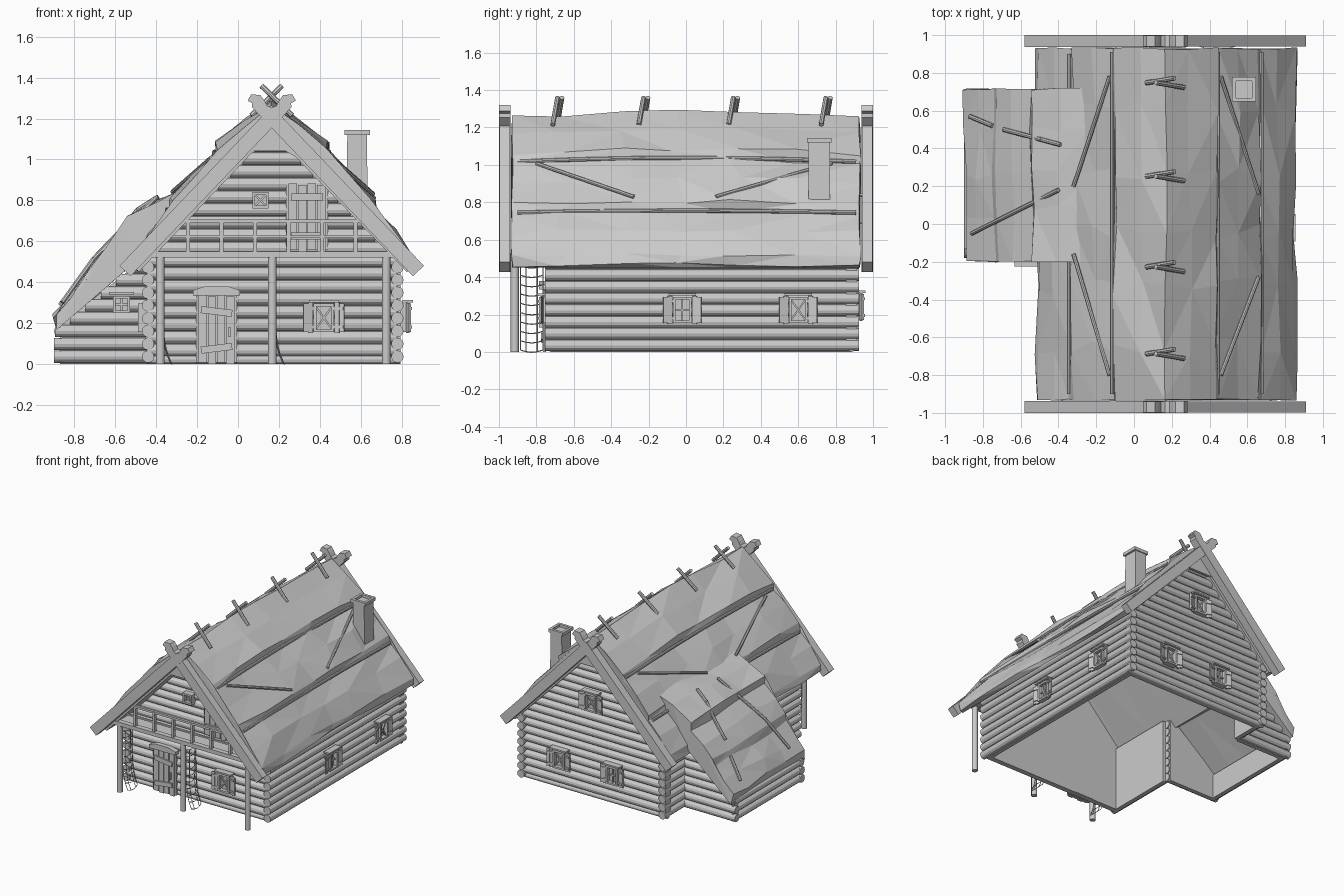
import bpy, bmesh, math, random
from mathutils import Vector, Matrix

if "Cube" in bpy.data.objects:
    bpy.data.objects.remove(bpy.data.objects["Cube"])

random.seed(11)
RX = 0.165                      # ridge x
I4 = Matrix.Identity(4)

def finish(name, bm, smooth=False):
    bmesh.ops.recalc_face_normals(bm, faces=bm.faces[:])
    me = bpy.data.meshes.new(name)
    bm.to_mesh(me)
    bm.free()
    ob = bpy.data.objects.new(name, me)
    bpy.context.collection.objects.link(ob)
    if smooth:
        bpy.ops.object.select_all(action='DESELECT')
        bpy.context.view_layer.objects.active = ob
        ob.select_set(True)
        bpy.ops.object.shade_smooth_by_angle(angle=math.radians(40))
    return ob

def box(bm, c, s, M=I4, tilt=0):
    bmesh.ops.create_cube(bm, size=1, matrix=M @ Matrix.Translation(c)
                          @ Matrix.Rotation(tilt, 4, 'Y') @ Matrix.Diagonal((*s, 1)))

def span(bm, x0, x1, y0, y1, z0, z1):
    box(bm, ((x0+x1)/2, (y0+y1)/2, (z0+z1)/2), (x1-x0, y1-y0, z1-z0))

def rod(bm, a, b, r, n=8, r2=None):
    a, b = Vector(a), Vector(b)
    q = (b-a).to_track_quat('Z', 'Y').to_matrix().to_4x4()
    bmesh.ops.create_cone(bm, cap_ends=True, segments=n, radius1=r, radius2=r2 or r,
                          depth=(b-a).length, matrix=Matrix.Translation((a+b)/2) @ q)

def prism(bm, pts, y0, y1):
    A = [bm.verts.new((x, y0, z)) for x, z in pts]
    B = [bm.verts.new((x, y1, z)) for x, z in pts]
    bm.faces.new(A)
    bm.faces.new(B[::-1])
    for i in range(len(pts)):
        j = (i+1) % len(pts)
        bm.faces.new((A[i], A[j], B[j], B[i]))

# ---- log walls
R, STEP = 0.03, 0.0625
rows = [0.035 + STEP*k for k in range(18)]
half = lambda z, lim: min(lim, (1.15-z)/1.03)

bm = bmesh.new()
for x, y0, y1 in ((0.78, -0.755, 0.925), (-0.44, -0.755, -0.16), (-0.44, 0.64, 0.925)):
    for z in rows[:8]:
        rod(bm, (x, y0, z), (x, y1, z), R, 12)
finish("side_wall_logs", bm)

for name, y, lim in (("front_wall_logs", -0.72, 0.61), ("back_wall_logs", 0.885, 0.63)):
    bm = bmesh.new()
    for k, z in enumerate([.012] + [r+.0312 for r in rows[:-1]]):   # offset half a log
        h = half(z, lim)
        rod(bm, (RX-h, y, max(z, .02)), (RX+h, y, max(z, .02)), R if k else .02, 12)
    finish(name, bm)

bm = bmesh.new()
for z in rows[:3]:
    rod(bm, (-0.87, -0.16, z), (-0.87, 0.67, z), R, 12)
for z in rows[:8]:
    xl = max(-0.9, -0.89 + (z-0.165)*1.2)
    for y in (-0.15, 0.655):
        rod(bm, (xl, y, z), (-0.43, y, z), R, 12)
finish("annex_wall_logs", bm)

# flat inner linings
bm = bmesh.new()
gable = [(-0.44, 0), (0.78, 0), (0.78, 0.5), (RX, 1.13), (-0.44, 0.5)]
prism(bm, gable, -0.72, -0.686)
prism(bm, gable, 0.851, 0.885)
span(bm, 0.746, 0.78, -0.72, 0.885, 0, 0.5)
span(bm, -0.44, -0.406, -0.72, -0.16, 0, 0.5)
span(bm, -0.44, -0.406, 0.64, 0.885, 0, 0.5)
lean = [(-0.87, 0), (-0.44, 0), (-0.44, 0.53), (-0.87, 0.19)]
prism(bm, lean, -0.15, -0.116)
prism(bm, lean, 0.621, 0.655)
span(bm, -0.87, -0.836, -0.15, 0.655, 0, 0.19)
span(bm, -.19, -.02, -.69, -.682, 0, .335)          # inner face of the door
finish("wall_linings", bm)

# ---- thatched roofs: layered profile swept along y with wobble
half_top = [(0, 1.25), (.13, 1.165), (.27, 1.055), (.275, 1.005), (.39, .905),
            (.50, .79), (.505, .735), (.60, .64), (.685, .52), (.69, .465)]
annex_top = [(-.25, .86), (-.40, .795), (-.53, .71), (-.545, .655), (-.64, .57),
             (-.73, .47), (-.74, .42), (-.83, .32), (-.898, .235), (-.895, .168)]

def sag(y, z):
    return 0.035*(1-y*y)*max(0, z-0.4)/0.85

def thatch(name, top, bottom, ys, sagging, j0):
    bm = bmesh.new()
    rings = []
    for k, y in enumerate(ys):
        ring = []
        end = k in (0, len(ys)-1)
        for i, (x, z) in enumerate(top + bottom):
            j = j0 if i < len(top) else 0
            yy = y + (random.uniform(-.006, .006) if end else random.uniform(-.05, .05))*(j > 0)
            ring.append(bm.verts.new((x + random.uniform(-j, j)*.9, yy,
                        z + (sag(y, z) if sagging else 0) + random.uniform(-j, j))))
        rings.append(ring)
    n = len(rings[0])
    for a, b in zip(rings, rings[1:]):
        for i in range(n):
            j = (i+1) % n
            bm.faces.new((a[i], a[j], b[j], b[i]))
    bm.faces.new(rings[0])
    bm.faces.new(rings[-1])
    bmesh.ops.triangulate(bm, faces=bm.faces[:])
    finish(name, bm)

right = [(RX+d, z) for d, z in half_top]
left = [(RX-d*.985, z) for d, z in half_top[:0:-1]]
thatch("main_roof", left + right, [(RX+.66, .45), (RX, 1.13), (RX-.65, .45)],
       [-.93, -.65, -.33, -.05, .25, .6, .93], True, .014)
thatch("annex_roof", annex_top, [(-.5, .5), (-.3, .7)], [-.2, .06, .28, .5, .715], False, .015)

def lerp_z(table, d):
    for (a, za), (b, zb) in zip(table, table[1:]):
        if a <= d <= b:
            return za + (zb-za)*(d-a)/(b-a)
    return table[-1][1]

def on_main(x, y, lift=.012):
    z = lerp_z(half_top, abs(x-RX))
    return (x, y, z + sag(y, z) + lift)

def on_annex(x, y, lift=.018):
    return (x, y, lerp_z(annex_top[::-1], x) + lift)

# ---- poles holding the thatch
bm = bmesh.new()
def lay(f, a, b, r, n):
    p = [f(a[0]+(b[0]-a[0])*t/n, a[1]+(b[1]-a[1])*t/n) for t in range(n+1)]
    for u, v in zip(p, p[1:]):
        rod(bm, u, v, r)
for x, y0, y1 in ((.445, -.9, .91), (.675, -.9, .91), (-.115, -.9, .91),
                  (-.345, -.9, -.2), (-.345, .67, .9)):
    lay(on_main, (x, y0), (x, y1), .011, 6)
for a, b in (((.46, -.8), (.66, -.28)), ((.46, .78), (.66, .16)),
             ((-.13, -.8), (-.32, -.16)), ((-.13, .78), (-.32, .2))):
    rod(bm, on_main(*a), on_main(*b, .02), .011)
for a, b in (((-.87, .57), (-.75, .52)), ((-.69, .50), (-.39, .42)), ((-.86, -.05), (-.40, .18))):
    lay(on_annex, a, b, .012, 3)
for y in (-.69, -.23, .25, .745):            # crossed ridge pegs
    for s in (-1, 1):
        rod(bm, (RX+s*.10, y-.012*s-.01, 1.215), (RX-s*.05, y-.012*s+.015, 1.36), .013)
finish("roof_poles", bm, True)

# ---- barge boards with crossed, hooked horns
bm = bmesh.new()
outline = [(1.04, -.037), (1.04, .037), (-.02, .037), (-.055, .022), (-.085, .03),
           (-.115, .034), (-.15, .005), (-.14, -.03), (-.115, -.022), (-.1, -.037)]
for s in (-1, 1):
    pts = [(RX + s*(.69*t+.724*n), 1.207 - .724*t + .69*n) for t, n in outline]
    e = .003*(s > 0)
    for y in (-1, 1):
        a, b = sorted((y*(1-e), y*(.937+e)))
        prism(bm, pts, a, b)
for y in (-.935, .915):
    prism(bm, [(RX-.11, 1.04), (RX+.11, 1.04), (RX, 1.16)], y, y+.02)
finish("barge_boards", bm)

# ---- chimney
bm = bmesh.new()
prism(bm, [(.53, .78), (.635, .78), (.63, 1.125), (.535, 1.125)], .655, .77)
for s in (-1, 1):
    span(bm, .52, .645, *sorted((.7125+s*.065, .7125+s*.045)), 1.12, 1.145)
    span(bm, *sorted((.5825+s*.0625, .5825+s*.0425)), .668, .757, 1.12, 1.145)
finish("chimney", bm)

# ---- porch posts, balcony and railing
bm = bmesh.new()
for x in (-.38, .168, .725):
    rod(bm, (x, -.915, 0), (x, -.915, .53), .022, 10)
finish("porch_posts", bm, True)
bm = bmesh.new()
span(bm, -.42, .76, -.935, -.895, .52, .55)
span(bm, -.42, .76, -.895, -.70, .525, .545)
span(bm, RX-.44, RX+.44, -.925, -.905, .69, .707)
span(bm, RX-.52, RX+.52, -.922, -.908, .615, .627)
for k in range(6):
    x = -.245 + .164*k
    span(bm, x-.009, x+.009, -.928, -.902, .55, .70)
finish("balcony", bm)

# hanging nets beside the posts
bm = bmesh.new()
for x in (.172, -.378):
    P = [[(x+.045*(1-k/9)**5 + .01*math.sin(math.pi*j/4), -.885+.03*j,
           .01+.05*k-.012*math.sin(math.pi*j/4)) for j in range(5)] for k in range(10)]
    for row in P:
        for u, v in zip(row, row[1:]):
            rod(bm, u, v, .003, 4)
    for a, b in zip(P, P[1:]):
        for j in (0, 1, 3, 4):
            rod(bm, a[j], b[j], .003, 4)
finish("porch_nets", bm)

# ---- windows (local x along wall, -y outwards)
def window(name, loc, deg, w=.10, h=.14, shutters=True, diag=True, head=True):
    M = Matrix.Translation(loc) @ Matrix.Rotation(math.radians(deg), 4, 'Z')
    bm = bmesh.new()
    for s in (-1, 1):
        box(bm, (s*(w/2-.007), -.04, 0), (.014, .05, h), M)
        box(bm, (0, -.04, s*(h/2-.007)), (w, .05, .014), M)
        if shutters:
            S = M @ Matrix.Translation((s*w/2, -.045, 0)) @ Matrix.Rotation(-s*.3, 4, 'Z')
            for k in range(2):
                box(bm, (s*(.016+.025*k), 0, 0), (.024, .01, h+.01*(1-k)), S)
            for z in (-.045, .045):
                box(bm, (s*.027, -.008, z), (.045, .008, .014), S)
        if diag:
            box(bm, (0, -.045, 0), (.009, .012, math.hypot(w, h)*.85), M, s*math.atan2(w, h))
    if not diag:
        box(bm, (0, -.045, 0), (.01, .012, h), M)
        box(bm, (0, -.045, 0), (w, .012, .01), M)
    box(bm, (0, -.03, 0), (w, .01, h), M)
    if head:
        box(bm, (0, -.05, h/2+.012), (w*1.45, .05, .012), M)
    finish(name, bm)

window("front_window", (.42, -.72, .225), 0)
window("right_window_front", (.78, -.02, .225), 90, diag=False)
window("right_window_rear", (.78, .60, .225), 90)
window("left_window", (-.425, -.45, .225), -90, shutters=False, head=False)
window("back_window_a", (.44, .885, .24), 180)
window("back_window_b", (-.02, .885, .24), 180, diag=False)
window("back_gable_window", (RX, .885, .76), 180)
window("balcony_window", (.11, -.72, .80), 0, .08, .08, False, head=False)
window("annex_window", (-.57, -.15, .29), 0, .085, .085, False, False)

# ---- doors
def door(name, x, z0, w, h, n, braces, lintel):
    bm = bmesh.new()
    for k in range(n):
        box(bm, (x-w/2+w*(k+.5)/n, -.757, z0+h/2-.006*(k % 2)), (w/n-.005, .016, h), I4)
    box(bm, (x, -.748, z0+h/2), (w+.02, .016, h), I4)
    for z, t in braces:
        box(bm, (x, -.77, z0+z), (w*.85, .012, .034), I4, t)
    if lintel:
        prism(bm, [(x-.115, .335), (x+.115, .335), (x+.115, .36), (x+.06, .378),
                   (x-.06, .378), (x-.115, .36)], -.785, -.74)
        span(bm, x+.058, x+.068, -.785, -.765, .13, .18)
    finish(name, bm)

door("front_door", -.105, 0.006, .18, .33, 4, ((.07, -.12), (.25, .12)), True)
door("balcony_door", .338, .556, .185, .325, 4, ((.07, 0), (.26, 0)), False)
